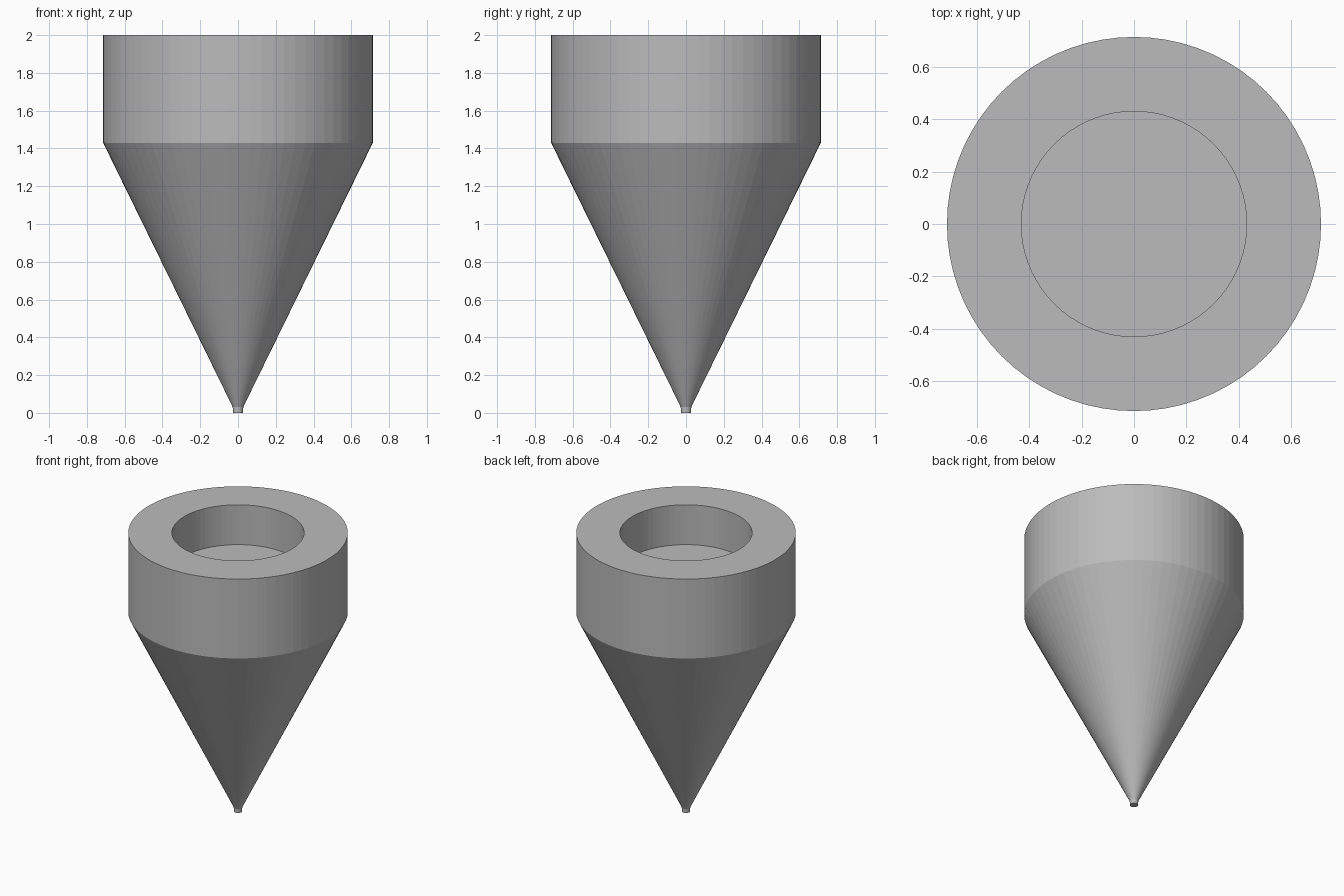
import bpy
import bmesh
from math import cos, sin, tau

SIDES = 72

cube = bpy.data.objects.get("Cube")
if cube:
    bpy.data.objects.remove(cube, do_unlink=True)

# Plain grey material
grey = bpy.data.materials.new("plain_grey")
grey.use_nodes = True
colour = (0.5, 0.5, 0.5, 1)
grey.diffuse_color = colour
grey.node_tree.nodes["Principled BSDF"].inputs["Base Color"].default_value = colour


def turned_part(name, profile):
    """Revolve a radius/height profile about z and cap both ends."""
    bm = bmesh.new()
    rings = [[bm.verts.new((r * cos(tau * i / SIDES), r * sin(tau * i / SIDES), z))
              for i in range(SIDES)] for r, z in profile]
    for low, high in zip(rings, rings[1:]):
        for i in range(SIDES):
            j = (i + 1) % SIDES
            bm.faces.new((low[i], low[j], high[j], high[i]))
    bm.faces.new(rings[0][::-1])
    bm.faces.new(rings[-1])
    mesh = bpy.data.meshes.new(name)
    bm.to_mesh(mesh)
    bm.free()
    mesh.materials.append(grey)
    obj = bpy.data.objects.new(name, mesh)
    bpy.context.collection.objects.link(obj)
    return obj


# Short tip, long cone, straight collar, flat rim and blind socket
turned_part("pointed_nozzle", [
    (0.026, 0), (0.028, 0.03), (0.047, 0.07),
    (0.714, 1.43), (0.714, 2),
    (0.43, 2), (0.43, 1.714),
])
